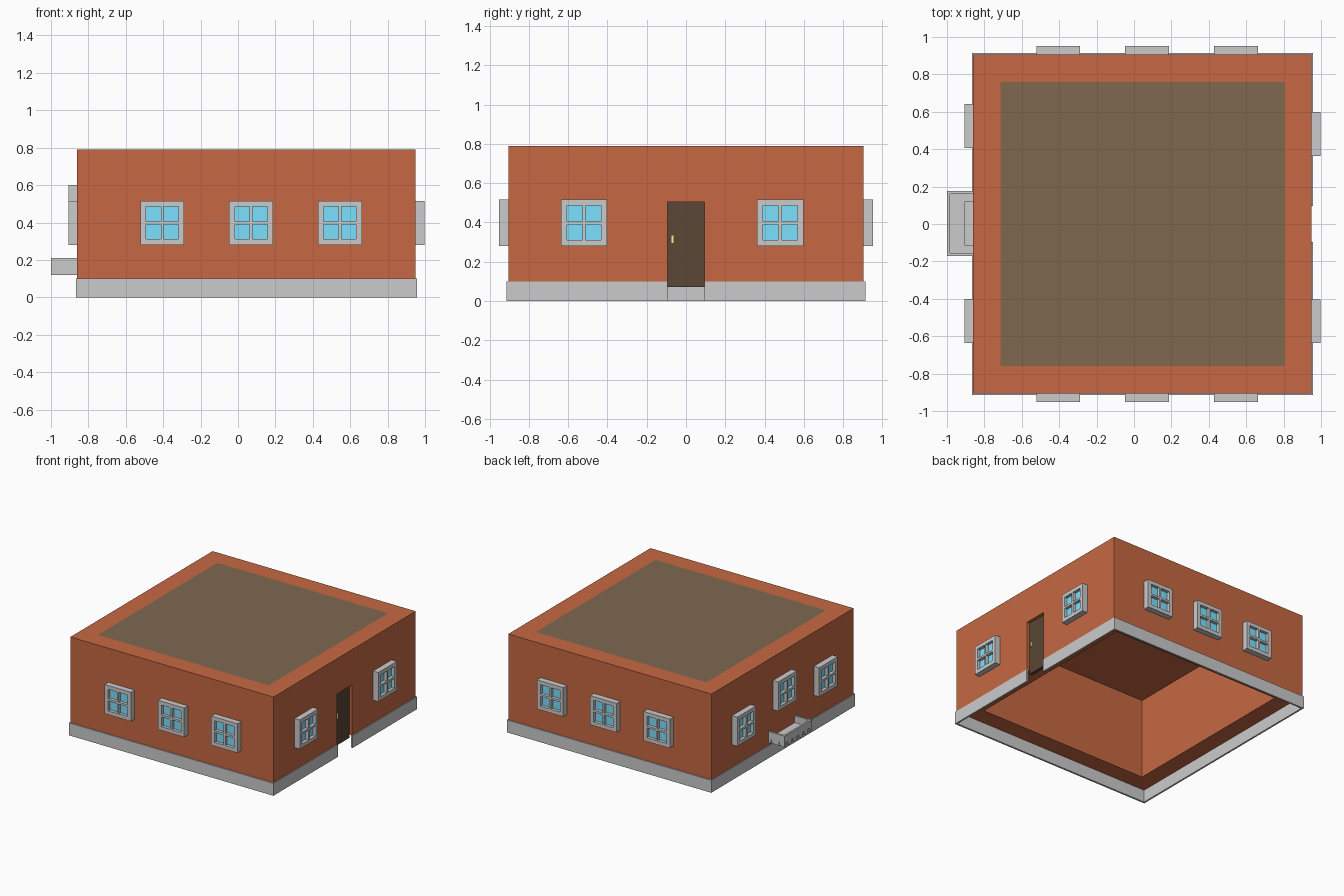
import bpy
import math

if "Cube" in bpy.data.objects:
    bpy.data.objects.remove(bpy.data.objects["Cube"])


def material(name, rgb):
    m = bpy.data.materials.new(name)
    m.diffuse_color = (*rgb, 1)
    m.use_nodes = True
    m.node_tree.nodes["Principled BSDF"].inputs["Base Color"].default_value = m.diffuse_color
    return m


BRICK = material("brick", (0.57, 0.14, 0.055))
ROOF = material("roof", (0.21, 0.14, 0.078))
GLASS = material("glass", (0.2, 0.75, 1.0))
WOOD = material("dark_wood", (0.1, 0.063, 0.036))
BRASS = material("brass", (1.0, 0.92, 0.29))
STONE = material("stone", (0.56, 0.56, 0.56))


def box(name, x, y, z, mat=None):
    """Box from (min, max) ranges on each axis."""
    lo, hi = zip(x, y, z)
    verts = [(a, b, c) for a in x for b in y for c in z]
    faces = [(0, 1, 3, 2), (4, 6, 7, 5), (0, 4, 5, 1),
             (2, 3, 7, 6), (0, 2, 6, 4), (1, 5, 7, 3)]
    me = bpy.data.meshes.new(name)
    me.from_pydata(verts, [], faces)
    ob = bpy.data.objects.new(name, me)
    bpy.context.collection.objects.link(ob)
    if mat:
        me.materials.append(mat)
    return ob


def cut(ob, *ranges):
    """Subtract boxes from an object and apply the result."""
    for r in ranges:
        c = box("cutter", *r)
        c.hide_render = True
        mod = ob.modifiers.new("cut", 'BOOLEAN')
        mod.operation = 'DIFFERENCE'
        mod.solver = 'EXACT'
        mod.object = c
        bpy.context.view_layer.objects.active = ob
        bpy.ops.object.modifier_apply(modifier=mod.name)
        bpy.data.objects.remove(c)


# wall extents
X0, X1, Y, Z0, Z1 = -0.86, 0.95, 0.905, 0.1, 0.79
T = 0.145
DOOR = (-0.095, 0.095)

# hollow walls with a flush roof pocket and a door recess
walls = box("walls", (X0, X1), (-Y, Y), (Z0, Z1), BRICK)
cut(walls,
    ((X0 + T, X1 - T), (-Y + T, Y - T), (0, 0.75)),
    ((X0 + T, X1 - T), (-Y + T, Y - T), (0.77, 0.9)),
    ((X1 - 0.05, X1 + 0.1), DOOR, (0, 0.505)))
box("roof_panel", (X0 + T, X1 - T), (-Y + T, Y - T), (0.77, Z1), ROOF)

# thin plinth ring with a gap below the door
plinth = box("plinth", (X0 - 0.006, X1 + 0.006), (-Y - 0.01, Y + 0.01), (0, Z0), STONE)
cut(plinth,
    ((X0 + 0.008, X1 - 0.008), (-Y + 0.005, Y - 0.005), (-0.1, 0.2)),
    ((X1 - 0.1, X1 + 0.1), DOOR, (-0.1, 0.2)))

# door and handle
box("door", (X1 - 0.05, X1 - 0.025), DOOR, (0.072, 0.505), WOOD)
box("door_handle", (X1 - 0.025, X1 - 0.012), (-0.077, -0.062), (0.292, 0.335), BRASS)

# window, facing -y with its back at y = 0
H = 0.1175
frame = box("window_frame", (-H, H), (-0.047, 0.004), (-H, H))
panes = [(-0.087, -0.008), (0.008, 0.087)]
cut(frame, *[(u, (-0.1, 0.1), v) for u in panes for v in panes])
glass = box("window_glass", (-0.09, 0.09), (-0.022, -0.002), (-0.09, 0.09), GLASS)


def window(x, y, z, angle):
    for src in (frame, glass):
        ob = src.copy()
        ob.location = (x, y, z)
        ob.rotation_euler.z = math.radians(angle)
        bpy.context.collection.objects.link(ob)


for x in (-0.405, 0.07, 0.545):
    window(x, -Y, 0.398, 0)
    window(x, Y, 0.398, 180)
for y in (-0.52, 0.48):
    window(X1, y, 0.398, 90)
for y, z in ((-0.518, 0.398), (0.003, 0.4825), (0.523, 0.398)):
    window(X0, y, z, -90)
bpy.data.objects.remove(frame)
bpy.data.objects.remove(glass)

# window box with small notches along its lower edge
planter = box("window_box", (-1, X0), (-0.17, 0.176), (0.12, 0.21))
notches = [((-1.1, -0.992), (y - 0.015, y + 0.015), (0, 0.15))
           for y in (-0.137, -0.067, 0.003, 0.073, 0.143)]
for x in (-0.965, -0.895):
    for y in ((-0.3, -0.162), (0.168, 0.3)):
        notches.append(((x - 0.015, x + 0.015), y, (0, 0.15)))
cut(planter, ((-0.985, -0.8), (-0.155, 0.161), (0.155, 0.3)), *notches)
